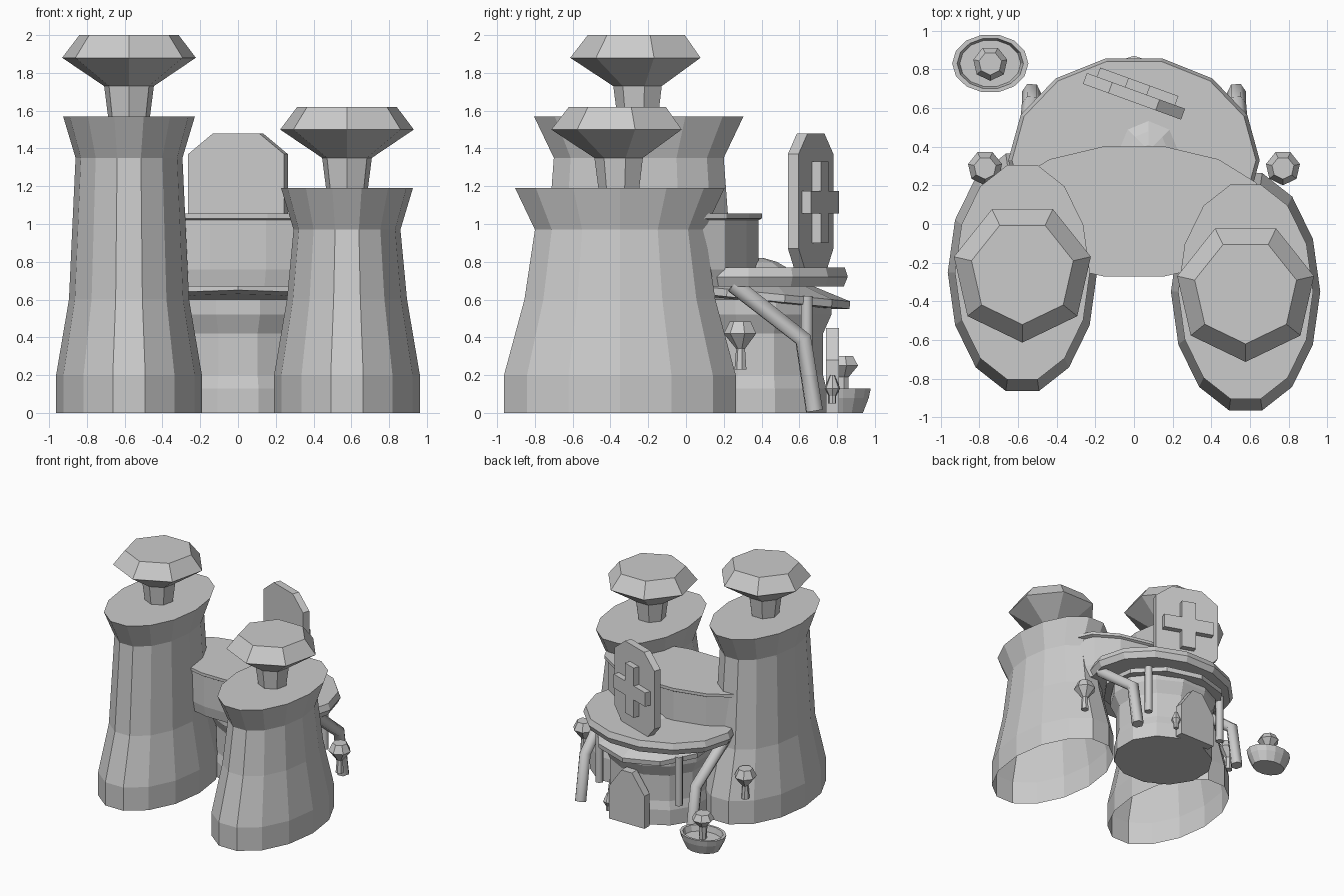
import bpy, bmesh, math
from mathutils import Matrix

cube = bpy.data.objects.get("Cube")
if cube:
    bpy.data.objects.remove(cube, do_unlink=True)

stone = bpy.data.materials.new("grey_stone")
GREY = (0.6, 0.6, 0.6, 1)
stone.diffuse_color = GREY
stone.use_nodes = True
stone.node_tree.nodes["Principled BSDF"].inputs["Base Color"].default_value = GREY


def add(name, bm, matrix=None):
    bmesh.ops.recalc_face_normals(bm, faces=bm.faces)
    mesh = bpy.data.meshes.new(name)
    bm.to_mesh(mesh)
    bm.free()
    mesh.materials.append(stone)
    ob = bpy.data.objects.new(name, mesh)
    bpy.context.collection.objects.link(ob)
    if matrix:
        ob.matrix_world = matrix
    return ob


def lathe(name, profile, sides, loc, sx=1, sy=1, phase=0, bottom=True, tilt=0):
    """Spin a list of (radius, z) into a faceted solid."""
    bm = bmesh.new()
    rings = []
    for r, z in profile:
        rings.append([bm.verts.new((r * sx * math.cos(phase + math.tau * i / sides),
                                    r * sy * math.sin(phase + math.tau * i / sides), z))
                      for i in range(sides)])
    for a, b in zip(rings, rings[1:]):
        for i in range(sides):
            j = (i + 1) % sides
            bm.faces.new((a[i], a[j], b[j], b[i]))
    if bottom:
        bm.faces.new(rings[0][::-1])
    bm.faces.new(rings[-1])
    return add(name, bm, Matrix.Translation(loc) @ Matrix.Rotation(tilt, 4, 'X'))


def slab(name, outline, thickness, matrix):
    """Extrude an (x, z) outline along y, centred on its thickness."""
    bm = bmesh.new()
    face = bm.faces.new([bm.verts.new((x, -thickness / 2, z)) for x, z in outline])
    new = bmesh.ops.extrude_face_region(bm, geom=[face])["geom"]
    bmesh.ops.translate(bm, vec=(0, thickness, 0),
                        verts=[v for v in new if isinstance(v, bmesh.types.BMVert)])
    return add(name, bm, matrix)


def mirrored(half):
    return half + [(-x, z) for x, z in reversed(half)]


def beam(name, points, radius):
    curve = bpy.data.curves.new(name, 'CURVE')
    curve.dimensions = '3D'
    curve.bevel_depth = radius
    curve.bevel_resolution = 1
    curve.use_fill_caps = True
    spline = curve.splines.new('POLY')
    spline.points.add(len(points) - 1)
    for p, co in zip(spline.points, points):
        p.co = (*co, 1)
    curve.materials.append(stone)
    bpy.context.collection.objects.link(bpy.data.objects.new(name, curve))


# Two oval towers, each with a mushroom-shaped chimney
for side, x, y, neck, top in (("right", -0.577, -0.25, 1.35, 1.57),
                              ("left", 0.577, -0.35, 0.97, 1.19)):
    lathe(side + "_tower", [(0.386, 0), (0.386, 0.2), (0.318, 0.6), (0.283, neck), (0.349, top)],
          14, (x, y, 0), sy=1.63, bottom=False)
    lathe(side + "_chimney", [(0.11, -0.03), (0.135, 0.16), (0.363, 0.31), (0.27, 0.43)],
          7, (x, y, top), phase=-math.pi / 2)

# Oval hall bridging the towers
lathe("bridge_hall", [(0.9, 0.67), (0.95, 0.76), (0.95, 1.02), (1, 1.03), (1, 1.055)],
      14, (0, 0.065, 0), sx=0.7, sy=0.345)

# Terrace with a low mound
lathe("terrace", [(0.96, 0.67), (1, 0.72), (0.97, 0.77)], 14, (0, 0.33, 0), sx=0.65, sy=0.54)
lathe("terrace_mound", [(0.17, 0.76), (0.1, 0.8), (0.03, 0.82)], 8, (0.075, 0.38, 0))

# Round house under the terrace, with its sloping eave
lathe("round_house", [(0.42, 0), (0.42, 0.13), (0.4, 0.2), (0.4, 0.42), (0.45, 0.52), (0.45, 0.6)],
      12, (0, 0.37, 0), sy=0.92, phase=math.pi / 12)
lathe("eave", [(0.4, -0.03), (0.5, -0.02), (0.5, 0.02), (0.3, 0.08)], 10, (0, 0.37, 0.62),
      phase=math.pi / 2, tilt=-0.1)

# Door in the back wall
slab("door", mirrored([(0.17, 0), (0.17, 0.28), (0.05, 0.45)]), 0.07,
     Matrix.Translation((0, 0.775, 0)))

# Bent struts, posts and hanging lanterns on both sides
LANTERN = [(0.033, 0.23), (0.025, 0.34), (0.09, 0.42), (0.058, 0.485)]
for side, s in (("right", -1), ("left", 1)):
    beam(side + "_strut", [(s * 0.56, 0.25, 0.68), (s * 0.53, 0.62, 0.39), (s * 0.53, 0.68, 0.01)], 0.05)
    beam(side + "_post", [(s * 0.38, 0.64, 0.2), (s * 0.38, 0.64, 0.62)], 0.035)
    lathe(side + "_lantern", LANTERN, 7, (s * 0.77, 0.29, 0), phase=-math.pi / 2)
lathe("door_lantern", [(0.02, 0.05), (0.02, 0.09), (0.042, 0.13), (0.012, 0.2)], 7, (0.2, 0.775, 0))

# Sign board with a raised cross
turn = Matrix.Translation((0, 0.66, 0)) @ Matrix.Rotation(math.radians(-20), 4, 'Z')
slab("sign_board", mirrored([(0.17, 0.76), (0.27, 0.87), (0.27, 1.37), (0.13, 1.48)]), 0.06, turn)
W, L, MID = 0.06, 0.215, 1.115
half_cross = [(W, -L), (W, -W), (L, -W), (L, W), (W, W), (W, L)]
slab("sign_cross", mirrored([(x, z + MID) for x, z in half_cross]), 0.06,
     turn @ Matrix.Translation((0, 0.05, 0)))

# Oval planter bowl with a small mushroom
lathe("planter_bowl", [(0.72, 0), (0.93, 0.08), (1, 0.13), (0.87, 0.13), (0.8, 0.08)],
      14, (-0.743, 0.83, 0), sx=0.197, sy=0.152)
lathe("planter_mushroom", [(0.03, 0.07), (0.035, 0.19), (0.09, 0.25), (0.06, 0.3)],
      7, (-0.743, 0.83, 0), phase=-math.pi / 2)
